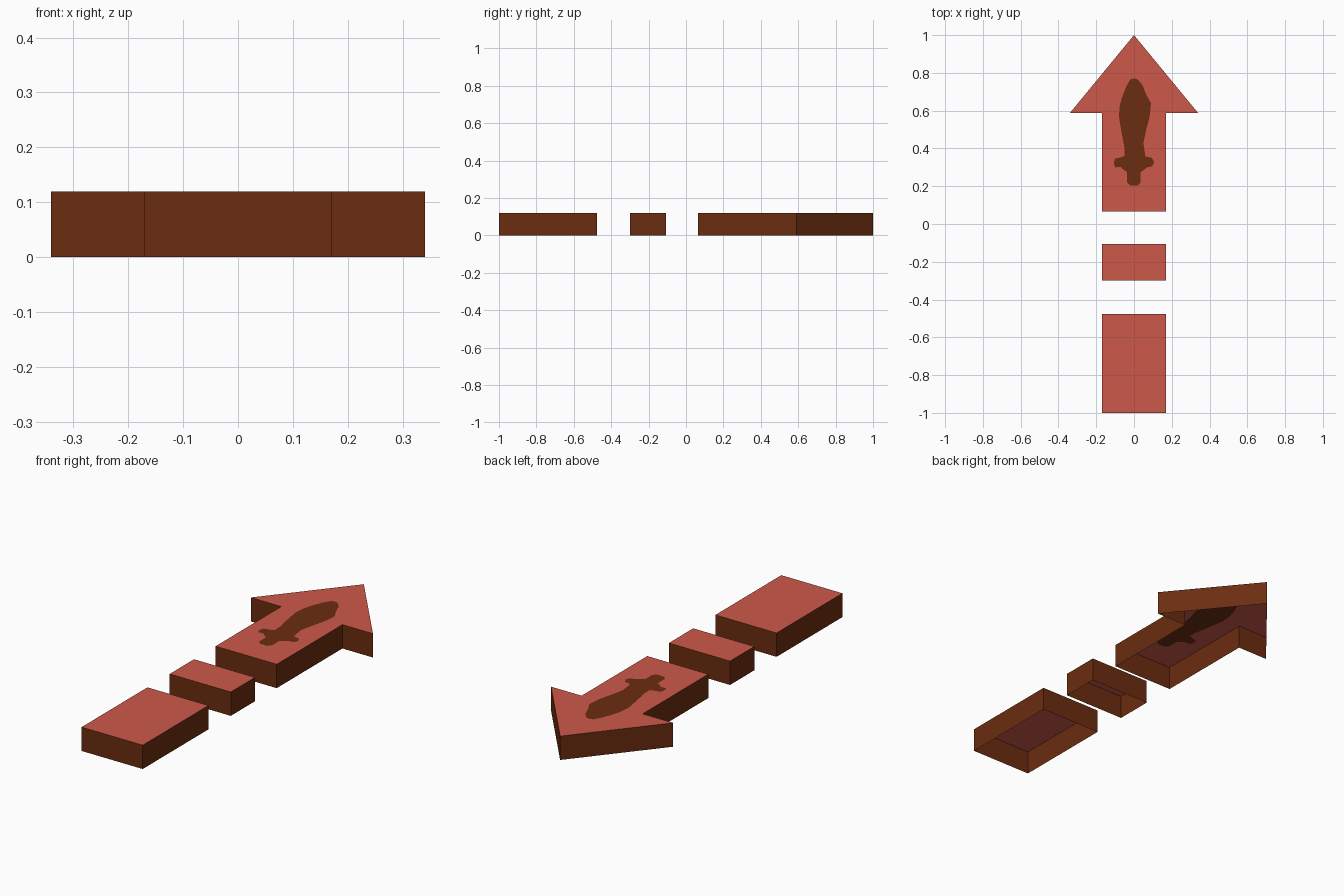
import bpy, bmesh

if "Cube" in bpy.data.objects:
    bpy.data.objects.remove(bpy.data.objects["Cube"])

def material(name, rgb):
    m = bpy.data.materials.new(name)
    m.diffuse_color = (*rgb, 1)
    m.use_nodes = True
    m.node_tree.nodes["Principled BSDF"].inputs["Base Color"].default_value = m.diffuse_color
    return m

RED = material("brick red", (0.61, 0.098, 0.07))
BROWN = material("dark brown", (0.147, 0.026, 0.005))
H = 0.12   # height of the plates
W = 0.17   # half width of the shaft

def open_plate(name, outline, emblem=None):
    """Red top over brown walls, open below; outline is counter-clockwise.
    The emblem is cut into the top as a brown face."""
    bm = bmesh.new()
    top = [bm.verts.new((x, y, H)) for x, y in outline]
    low = [bm.verts.new((x, y, 0)) for x, y in outline]
    n = len(top)
    # walls
    for i in range(n):
        j = (i + 1) % n
        bm.faces.new((low[i], low[j], top[j], top[i])).material_index = 1
    # top, with a hole where the emblem goes
    if emblem:
        inner = [bm.verts.new((x, y, H)) for x, y in emblem]
        m = len(inner)
        edges = [bm.edges.get((top[i], top[(i + 1) % n])) for i in range(n)]
        edges += [bm.edges.new((inner[i], inner[(i + 1) % m])) for i in range(m)]
        bmesh.ops.triangle_fill(bm, edges=edges, use_beauty=True, normal=(0, 0, 1))
        bm.faces.new(inner).material_index = 1
    else:
        bm.faces.new(top)
    # every top face looks up
    bm.normal_update()
    for f in bm.faces:
        if f.normal.z < -0.5:
            f.normal_flip()
    me = bpy.data.meshes.new(name)
    bm.to_mesh(me)
    bm.free()
    me.materials.append(RED)
    me.materials.append(BROWN)
    ob = bpy.data.objects.new(name, me)
    bpy.context.collection.objects.link(ob)

def strip(y0, y1):
    return [(-W, y0), (W, y0), (W, y1), (-W, y1)]

# two shaft pieces
open_plate("tail_dash", strip(-1.0, -0.477))
open_plate("middle_dash", strip(-0.30, -0.107))

# sword emblem: right side from pommel to tip, then left side down
sword = [(0.02, 0.203), (0.035, 0.22), (0.035, 0.275), (0.05, 0.285), (0.07, 0.30),
         (0.095, 0.305), (0.107, 0.325), (0.095, 0.35), (0.06, 0.357), (0.055, 0.39),
         (0.05, 0.43), (0.065, 0.50), (0.083, 0.57), (0.09, 0.64), (0.065, 0.685),
         (0.045, 0.735), (0.02, 0.765), (0.0, 0.772),
         (-0.02, 0.765), (-0.04, 0.73), (-0.06, 0.68), (-0.075, 0.63), (-0.08, 0.57),
         (-0.065, 0.48), (-0.05, 0.40), (-0.05, 0.36), (-0.08, 0.35), (-0.10, 0.347),
         (-0.107, 0.325), (-0.10, 0.30), (-0.07, 0.302), (-0.055, 0.288),
         (-0.037, 0.275), (-0.037, 0.22), (-0.02, 0.203)]

# arrow head with its piece of shaft
arrow = [(-W, 0.065), (W, 0.065), (W, 0.587), (2 * W, 0.587),
         (0, 1.0), (-2 * W, 0.587), (-W, 0.587)]
open_plate("arrow_head", arrow, sword)
